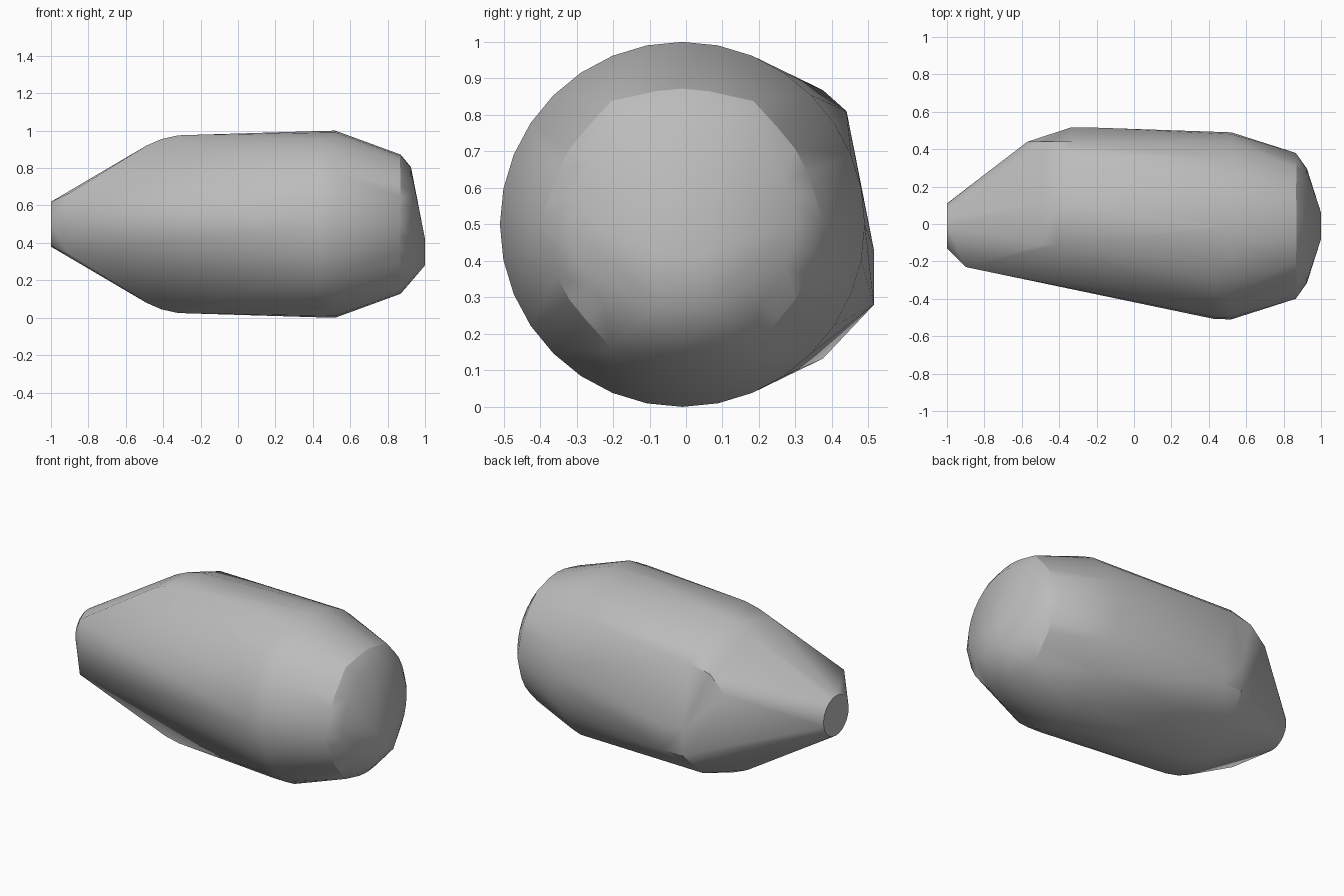
import bpy, bmesh, math

cube = bpy.data.objects.get("Cube")
if cube:
    bpy.data.objects.remove(cube, do_unlink=True)

CY, CZ = -0.01, 0.5  # axis of the round body


def ring(x, r, n=32):
    return [(x, CY + r * math.cos(math.tau * i / n), CZ + r * math.sin(math.tau * i / n))
            for i in range(n)]


def mirrored(points):
    """Each point and its reflection through the axis height."""
    return [(x, y, z) for x, y, h in points for z in (CZ + h, CZ - h)]


pts = []
# round body: wide band, shoulder, nose rim and small tail disc
for x, r in ((0.43, 0.498), (0.52, 0.5), (0.87, 0.372), (0.925, 0.305), (-1, 0.12)):
    pts += ring(x, r)
# six lugs round the shoulder
pts += ring(0.865, 0.39, 6)
# low nose block
pts += [(1, y, z) for y in (-0.08, 0.06) for z in (0.28, 0.42)]
# tail block on the front side
pts += mirrored([(-0.9, -0.23, 0.167)])
# rounded rear shoulders, above and below
pts += mirrored([(x, y, h) for y in (-0.11, 0.11)
                 for x, h in ((-0.49, 0.42), (-0.41, 0.455), (-0.32, 0.475))])
# back corners
pts += mirrored([(-0.38, 0.375, 0.368)])
pts += [(-0.34, 0.44, 0.81), (-0.47, 0.44, 0.78), (-0.57, 0.44, 0.68)]
# back plate
pts += [(x, 0.515, z) for x in (-0.34, -0.2) for z in (0.28, 0.43)]

# wrap everything in one convex shell
bm = bmesh.new()
for p in pts:
    bm.verts.new(p)
res = bmesh.ops.convex_hull(bm, input=bm.verts[:])
loose = [v for v in bm.verts if not v.link_faces]
bmesh.ops.delete(bm, geom=loose, context='VERTS')
bmesh.ops.dissolve_limit(bm, angle_limit=math.radians(0.5), verts=bm.verts[:], edges=bm.edges[:])
bmesh.ops.recalc_face_normals(bm, faces=bm.faces[:])

mesh = bpy.data.meshes.new("shell")
bm.to_mesh(mesh)
bm.free()
shell = bpy.data.objects.new("shell", mesh)
bpy.context.collection.objects.link(shell)

# plain grey
grey = bpy.data.materials.new("grey")
grey.use_nodes = True
grey.diffuse_color = (0.5, 0.5, 0.5, 1)
grey.node_tree.nodes["Principled BSDF"].inputs["Base Color"].default_value = (0.5, 0.5, 0.5, 1)
mesh.materials.append(grey)

bpy.context.view_layer.objects.active = shell
shell.select_set(True)
bpy.ops.object.shade_smooth_by_angle(angle=math.radians(30))
